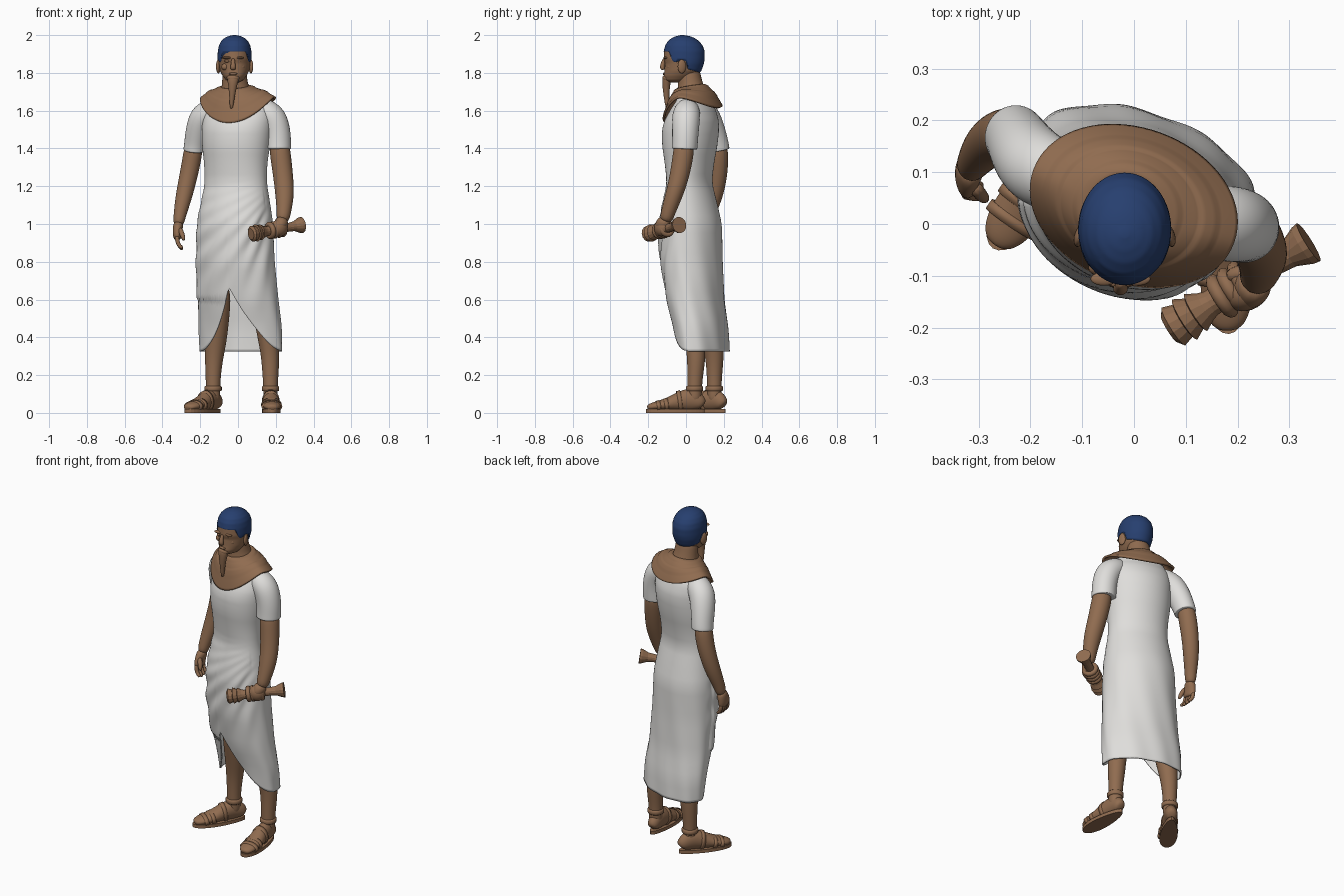
import bpy, bmesh, math
from math import sin, cos, pi, radians
from mathutils import Vector, Matrix

if "Cube" in bpy.data.objects:
    bpy.data.objects.remove(bpy.data.objects["Cube"])


def material(name, rgb):
    m = bpy.data.materials.new(name)
    m.use_nodes = True
    m.diffuse_color = (*rgb, 1)
    m.node_tree.nodes["Principled BSDF"].inputs["Base Color"].default_value = (*rgb, 1)
    return m


SKIN = material("brown skin", (.28, .15, .08))
LINEN = material("white linen", (.74, .73, .71))
BLUE = material("navy cap", (.02, .05, .16))


def finish(name, bm, mat, smooth=True, subsurf=0, thick=0):
    bmesh.ops.recalc_face_normals(bm, faces=bm.faces)
    for f in bm.faces:
        f.smooth = smooth
    me = bpy.data.meshes.new(name)
    bm.to_mesh(me)
    bm.free()
    me.materials.append(mat)
    ob = bpy.data.objects.new(name, me)
    bpy.context.collection.objects.link(ob)
    if thick:
        mod = ob.modifiers.new("Thickness", 'SOLIDIFY')
        mod.thickness, mod.offset = thick, 0
    if subsurf:
        mod = ob.modifiers.new("Smooth", 'SUBSURF')
        mod.levels = mod.render_levels = subsurf
    return ob


def loft(rings, caps=True):
    bm = bmesh.new()
    rows = [[bm.verts.new(p) for p in ring] for ring in rings]
    for a, b in zip(rows, rows[1:]):
        for i in range(len(a)):
            j = (i + 1) % len(a)
            bm.faces.new((a[i], a[j], b[j], b[i]))
    if caps:
        bm.faces.new(rows[0])
        bm.faces.new(rows[-1])
    return bm


def surface(name, fn, nu, nv, mat, thick=0, caps=False):
    rings = [[fn(2 * pi * i / nu, j / nv) for i in range(nu)] for j in range(nv + 1)]
    return finish(name, loft(rings, caps), mat, thick=thick)


def tube(name, pts, mat, ref=(0, 1, 0), sides=12, subsurf=2, smooth=True):
    """Elliptical sections (x, y, z, a, b) strung along a path."""
    c = [Vector(p[:3]) for p in pts]
    rings = []
    for k, p in enumerate(pts):
        t = (c[min(k + 1, len(c) - 1)] - c[max(k - 1, 0)]).normalized()
        s = t.cross(Vector(ref)).normalized()
        o = s.cross(t)
        g = 1.04 if subsurf else 1
        rings.append([c[k] + s * p[3] * g * cos(2 * pi * i / sides)
                      + o * p[-1] * g * sin(2 * pi * i / sides) for i in range(sides)])
    return finish(name, loft(rings), mat, smooth, subsurf)


def blob(name, pos, size, mat, rot=None):
    bm = bmesh.new()
    bmesh.ops.create_uvsphere(bm, u_segments=20, v_segments=12, radius=1)
    m = Matrix.Translation(pos) @ (rot or Matrix()) @ Matrix.Diagonal((*size, 1))
    bmesh.ops.transform(bm, matrix=m, verts=bm.verts)
    return finish(name, bm, mat)


def lookup(table, z):
    """Smoothly interpolate the rows of an ascending table."""
    z = min(max(z, table[0][0]), table[-1][0])
    for a, b in zip(table, table[1:]):
        if z <= b[0]:
            t = (z - a[0]) / (b[0] - a[0])
            return [p + (q - p) * t for p, q in zip(a[1:], b[1:])]


def ellipse(ang, cx, cy, a, b, yaw):
    x, y, w = a * cos(ang), b * sin(ang), radians(yaw)
    return cx + x * cos(w) - y * sin(w), cy + x * sin(w) + y * cos(w)


# Dress: one draped body with a hem that parts at the front
DRESS = [(.32, .018, .092, .225, .12), (.45, .012, .08, .226, .128), (.6, 0, .05, .216, .14),
         (.8, -.01, .03, .206, .153), (1, -.012, .027, .2, .153), (1.1, -.012, .022, .185, .135),
         (1.22, -.012, .018, .166, .108), (1.32, -.012, .018, .168, .12), (1.42, -.01, .02, .182, .138),
         (1.52, -.005, .025, .188, .142), (1.58, 0, .035, .185, .12), (1.64, 0, .04, .165, .085),
         (1.67, 0, .04, .13, .06)]


def dress(ang, v):
    x, y = ellipse(ang, *lookup(DRESS, .5), -20)
    hem = .325
    front = max(0, -sin(ang))
    if front > 0:
        f = 1 - abs(x + .03) / (.18 if x < -.03 else .26)
        hem += .34 * max(0, f) ** 1.7
    z = hem + (1.67 - hem) * v
    row = [sum(r) / 3 for r in zip(*(lookup(DRESS, z + d) for d in (-.03, 0, .03)))]
    x, y = ellipse(ang, *row, -20)
    # slanting folds gathered at the left hip, and the overlapping flap
    mask = max(0, 1 - abs(z - .85) / .4)
    spread = math.atan2(1.25 - z, .25 - x)
    d = .005 * sin(34 * spread) * mask * min(1, front * 2)
    d += .004 * sin(9 * ang + 9 * z) * max(0, 1 - z / 1.1) * (1 - front)
    edge = -.03 + (z - .67) * .38
    if front > .3 and .6 < z < 1.2:
        d += .009 / (1 + math.exp((x - edge) * 150)) * min(1, (1.2 - z) * 5)
    n = Vector((x - row[0], y - row[1], 0)).normalized()
    return x + n.x * d, y + n.y * d, z


surface("dress", dress, 128, 90, LINEN, thick=.007)

# Sleeves and arms
tube("left_sleeve", [(.08, .01, 1.62, .05, .05), (.14, .005, 1.6, .07, .07), (.188, 0, 1.565, .075, .075),
                     (.21, -.003, 1.49, .07, .07), (.212, -.006, 1.42, .069, .068), (.212, -.008, 1.4, .069, .068),
                     (.212, -.008, 1.395, .066, .065)], LINEN)
tube("right_sleeve", [(-.09, .06, 1.62, .05, .05), (-.14, .085, 1.6, .07, .07), (-.19, .11, 1.565, .075, .075),
                      (-.213, .14, 1.49, .066, .07), (-.225, .163, 1.42, .06, .064), (-.23, .168, 1.39, .06, .064),
                      (-.23, .169, 1.385, .057, .06)], LINEN)
tube("left_arm", [(.215, -.005, 1.45, .055, .055), (.228, -.018, 1.34, .055, .055), (.242, -.04, 1.23, .052, .05),
                  (.248, -.065, 1.15, .05, .046), (.243, -.095, 1.06, .037, .037), (.235, -.11, 1.01, .034, .034)], SKIN)
tube("right_arm", [(-.228, .165, 1.45, .05, .053), (-.246, .175, 1.33, .05, .052), (-.27, .166, 1.22, .047, .047),
                   (-.29, .146, 1.13, .043, .043), (-.31, .118, 1.04, .032, .032), (-.316, .108, .99, .028, .032)], SKIN)

# Relaxed right hand
tube("right_palm", [(-.313, .112, 1.01, .028, .03), (-.32, .1, .975, .026, .04), (-.323, .092, .94, .023, .045),
                    (-.319, .088, .915, .018, .04)], SKIN)
for i in range(4):
    y = .058 + i * .022
    tip = .86 + abs(i - 1.3) * .009
    tube(f"right_finger_{i + 1}", [(-.323, y, .94, .013), (-.322, y, .905, .012), (-.308, y - .004, .88, .011),
                                   (-.292, y - .006, tip, .009)], SKIN, sides=8, subsurf=1)
tube("right_thumb", [(-.31, .075, .98, .015), (-.295, .055, .945, .014), (-.285, .046, .91, .01)],
     SKIN, sides=8, subsurf=1)

# Hand-held baton: flared foot, ridged head
START, END = Vector((.068, -.203, .947)), Vector((.337, -.035, .995))
AXIS = (END - START).normalized()
profile = [(0, .03), (.03, .043), (.1, .036), (.11, .046), (.18, .034), (.19, .042), (.26, .03), (.3, .026),
           (.75, .023), (.86, .027), (.96, .041), (1, .043)]
tube("baton", [(*START.lerp(END, t), r, r) for t, r in profile], SKIN, ref=(0, 0, 1), sides=14,
     subsurf=0, smooth=False)

# Left fist wrapped round the baton
spin = AXIS.to_track_quat('Z', 'Y').to_matrix().to_4x4()
for i in range(4):
    c = START.lerp(END, .38 + i * .075)
    ring = []
    for k in range(14):
        w = 2 * pi * k / 14
        ring.append([c + spin @ Vector(((.033 + .014 * cos(q)) * cos(w), (.033 + .014 * cos(q)) * sin(w),
                                        .014 * sin(q))) for q in (j * pi / 5 for j in range(10))])
    finish(f"left_finger_{i + 1}", loft(ring + ring[:1], False), SKIN)
blob("left_palm", START.lerp(END, .52) + Vector((.012, -.014, .008)), (.036, .046, .046), SKIN, spin)
tube("left_wrist", [(.237, -.108, 1.03, .034, .034), (.228, -.122, 1, .037, .04), (.215, -.13, .97, .03, .04)], SKIN)
tube("left_thumb", [(.225, -.1, 1.01, .018), (.2, -.092, 1.0, .017), (.178, -.105, .997, .013)],
     SKIN, sides=8, subsurf=1)

# Legs, feet and sandals
tube("left_leg", [(.13, .04, .7, .07), (.145, .04, .5, .062), (.165, .05, .36, .052), (.172, .055, .28, .048),
                  (.172, .047, .18, .04), (.172, .045, .1, .038), (.172, .045, .05, .038)], SKIN)
tube("right_leg", [(-.1, .1, .7, .07), (-.11, .125, .5, .064), (-.118, .145, .38, .058), (-.128, .152, .28, .047),
                   (-.132, .15, .18, .039), (-.132, .15, .1, .037), (-.132, .15, .05, .037)], SKIN)
FOOT = [(0, .022, .05), (.05, .035, .085), (.2, .039, .125), (.4, .042, .105), (.62, .05, .068),
        (.82, .05, .05), (.95, .036, .038), (1, .018, .025)]
for side, heel, toe in (("left", (.168, .09), (.182, -.205)), ("right", (-.102, .202), (-.268, -.04))):
    h, t = Vector((*heel, 0)), Vector((*toe, 0))
    pts = [(*(h.lerp(t, k).xy), .012 + top / 2, w, top / 2) for k, w, top in FOOT]
    tube(f"{side}_foot", pts, SKIN, ref=(0, 0, 1))
    turn = Matrix.Rotation(math.atan2((t - h).y, (t - h).x), 4, 'Z')
    bm = bmesh.new()
    bmesh.ops.create_cone(bm, cap_ends=True, segments=32, radius1=1, radius2=1, depth=1)
    for v in bm.verts:  # narrow heel, wide ball
        v.co.y *= .85 + .2 * v.co.x
    bmesh.ops.transform(bm, verts=bm.verts, matrix=Matrix.Translation(h.lerp(t, .5) + Vector((0, 0, .01)))
                        @ turn @ Matrix.Diagonal((.155, .056, .02, 1)))
    finish(f"{side}_sole", bm, SKIN, smooth=False)
    for n, (k, w, top) in enumerate(((.42, .047, .11), (.66, .055, .07), (.8, .055, .058))):
        a, b = h.lerp(t, k - .035), h.lerp(t, k + .035)
        tube(f"{side}_strap_{n + 1}", [(a.x, a.y, top / 2 + .008, w, top / 2 + .003),
                                       (b.x, b.y, top / 2 + .005, w, top / 2)],
             SKIN, ref=(0, 0, 1), sides=24, subsurf=0)
    ank = (.172, .045) if side == "left" else (-.132, .15)
    tube(f"{side}_ankle_strap", [(*ank, z, r, r) for z, r in ((.115, .042), (.12, .046), (.138, .046), (.143, .041))],
         SKIN, sides=24, subsurf=0)


# Broad collar: from the neck over the shoulders, dipping at the front
def collar(ang, v):
    x0, y0 = ellipse(ang, -.016, .025, .07, .07, -20)
    x1, y1 = ellipse(ang, 0, .035, .203, .145, -20)
    s = sin(ang)
    z0 = 1.72 + .012 * s
    z1 = 1.67 - (.135 if s < 0 else .055) * abs(s) ** 1.6
    drop = v ** 1.7
    ridge = .004 * (sin(v * 4 * pi) > .3)
    return x0 + (x1 - x0) * v, y0 + (y1 - y0) * v, z0 + (z1 - z0) * drop + ridge


surface("collar", collar, 72, 24, SKIN, thick=.012)
tube("neck", [(-.018, .01, 1.83, .06, .06), (-.018, .018, 1.78, .065, .06), (-.016, .024, 1.73, .07, .068),
              (-.012, .03, 1.69, .085, .08), (-.01, .03, 1.65, .09, .08)], SKIN)

# Head, as half width / front / back by height
HEAD = [(1.75, .022, -.085, -.02), (1.762, .046, -.112, .02), (1.785, .064, -.118, .055),
        (1.81, .077, -.114, .078), (1.85, .085, -.111, .092), (1.875, .087, -.118, .096),
        (1.915, .086, -.115, .096), (1.945, .08, -.107, .085), (1.968, .068, -.093, .066),
        (1.985, .05, -.072, .042), (1.995, .028, -.048, .016), (2, .004, -.024, -.016)]


def head_point(ang, z, grow=0):
    w, front, back = lookup(HEAD, z)
    mid = (front + back) / 2
    r = (back - front) / 2 + grow
    return -.018 + (w + grow) * cos(ang), mid + r * sin(ang), z


surface("head", lambda a, v: head_point(a, 1.75 + .247 * v), 48, 40, SKIN, caps=True)
HAIRLINE = [(-.13, 1.915), (-.085, 1.912), (-.072, 1.862), (-.055, 1.855), (-.048, 1.872),
            (0, 1.87), (.015, 1.82), (.1, 1.8)]


def cap(ang, v):
    low = lookup(HAIRLINE, -.012 + .106 * sin(ang))[0]
    return head_point(ang, low + (2 - low) * (1 - (1 - v) ** 1.6), .003)


surface("cap", cap, 96, 28, BLUE, caps=True)

# Face
FX = -.026
tube("nose", [(FX, -.112, 1.878, .009, .01), (FX, -.122, 1.85, .011, .011), (FX, -.127, 1.83, .015, .014),
              (FX, -.119, 1.815, .013, .01)], SKIN)
blob("lips", (FX, -.114, 1.795), (.023, .009, .007), SKIN)
blob("chin", (FX, -.103, 1.773), (.034, .022, .018), SKIN)
for s, side in ((1, "left"), (-1, "right")):
    blob(f"{side}_brow", (FX + s * .032, -.106, 1.88), (.026, .013, .007), SKIN)
    blob(f"{side}_eye", (FX + s * .031, -.1, 1.862), (.015, .01, .007), SKIN)
    blob(f"{side}_cheek", (FX + s * .042, -.084, 1.832), (.02, .016, .018), SKIN)
    blob(f"{side}_ear", (-.018 + s * .086, -.022, 1.834), (.011, .023, .037), SKIN,
         Matrix.Rotation(s * .3, 4, 'Z'))
tube("beard", [(FX, -.098, 1.785, .036, .026), (FX - .001, -.104, 1.755, .028, .023), (FX - .003, -.105, 1.72, .021, .019),
               (FX - .006, -.103, 1.67, .014, .014), (FX - .008, -.1, 1.63, .01, .011), (FX - .009, -.098, 1.61, .006, .006)],
     SKIN)
